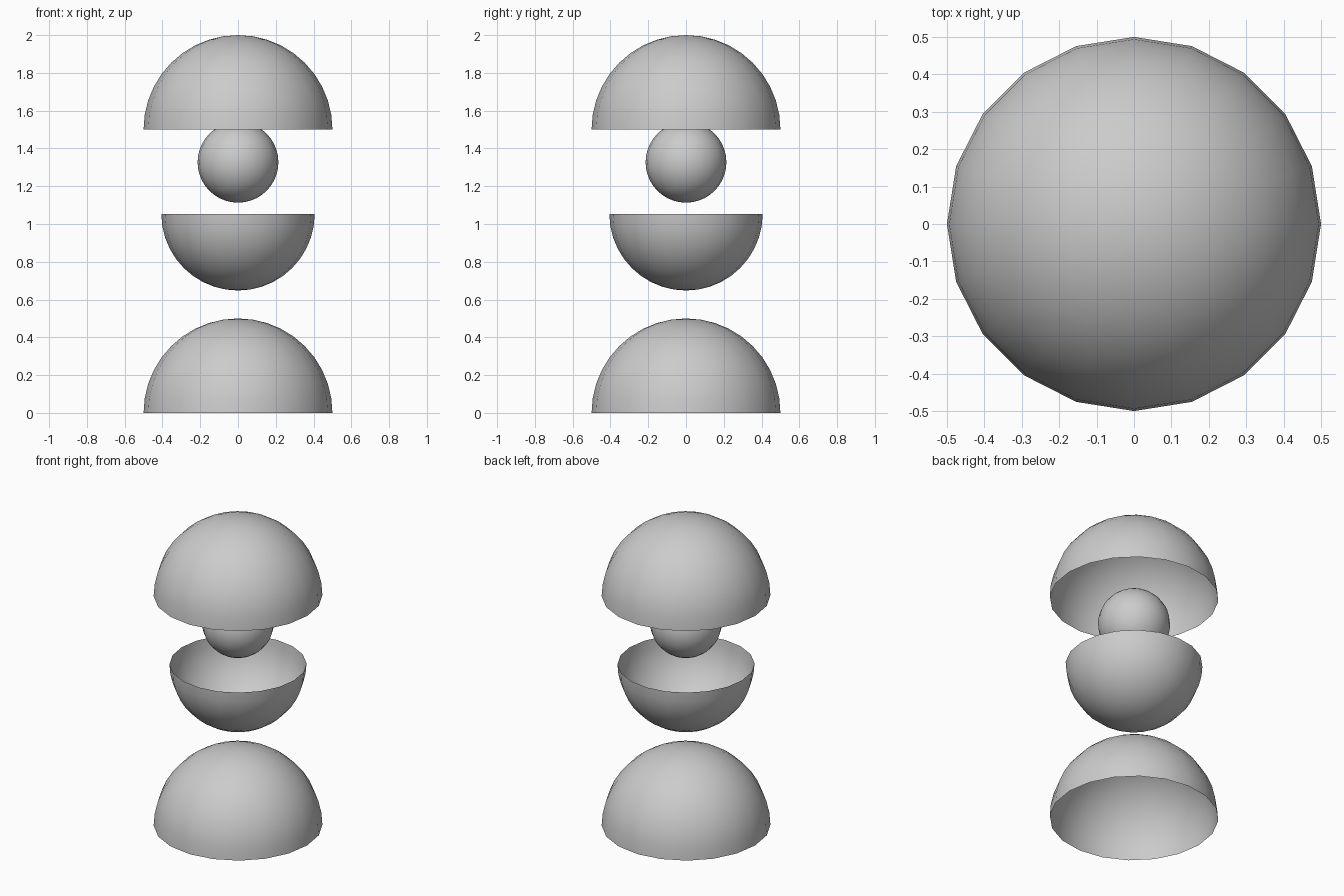
import bpy
import bmesh

if "Cube" in bpy.data.objects:
    bpy.data.objects.remove(bpy.data.objects["Cube"])


def ball_part(name, radius, z, keep=0):
    """Smooth ball; keep=1 leaves the open upper half, -1 the open lower half."""
    bm = bmesh.new()
    bmesh.ops.create_uvsphere(bm, u_segments=20, v_segments=20, radius=radius)
    if keep:
        cut = [v for v in bm.verts if v.co.z * keep < -0.001]
        bmesh.ops.delete(bm, geom=cut, context='VERTS')
    for face in bm.faces:
        face.smooth = True
    mesh = bpy.data.meshes.new(name)
    bm.to_mesh(mesh)
    bm.free()
    obj = bpy.data.objects.new(name, mesh)
    obj.location.z = z
    bpy.context.collection.objects.link(obj)
    return obj


# Open domes at the bottom and top
ball_part("base_dome", 0.5, 0.0, keep=1)
ball_part("top_dome", 0.5, 1.5, keep=1)

# Open bowl floating above the base
ball_part("bowl", 0.406, 1.054, keep=-1)

# Ball tucked under the top dome
ball_part("ball", 0.214, 1.327)
